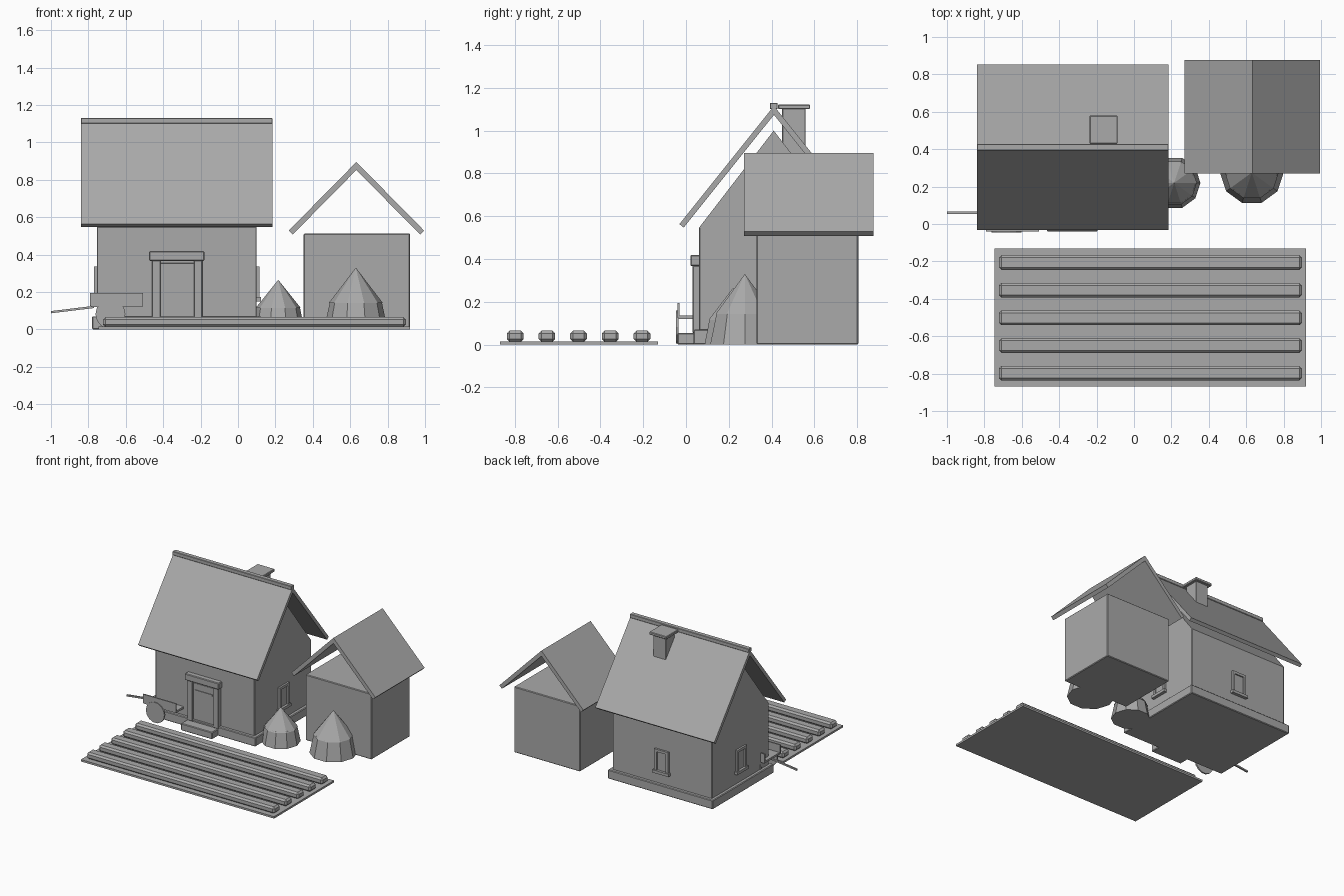
import bpy, bmesh, math
from mathutils import Vector

if "Cube" in bpy.data.objects:
    bpy.data.objects.remove(bpy.data.objects["Cube"])

GREY = bpy.data.materials.new("plain_grey")
GREY.diffuse_color = (0.4, 0.4, 0.4, 1)
GREY.use_nodes = True
GREY.node_tree.nodes["Principled BSDF"].inputs["Base Color"].default_value = GREY.diffuse_color


def finish(bm, name, bevel=0):
    bmesh.ops.recalc_face_normals(bm, faces=bm.faces)
    me = bpy.data.meshes.new(name)
    bm.to_mesh(me)
    bm.free()
    me.materials.append(GREY)
    ob = bpy.data.objects.new(name, me)
    bpy.context.collection.objects.link(ob)
    if bevel:
        m = ob.modifiers.new("bevel", 'BEVEL')
        m.width, m.segments = bevel, 1
    return ob


def box(name, x, y, z, bevel=0):
    bm = bmesh.new()
    bmesh.ops.create_cube(bm, size=1)
    for v in bm.verts:
        v.co = [(a + b) / 2 + c * (b - a) for (a, b), c in zip((x, y, z), v.co)]
    return finish(bm, name, bevel)


def prism(name, profile, axis, lo, hi):
    """Extrude a (u, z) profile along the x or y axis."""
    bm = bmesh.new()
    put = (lambda u, z: (lo, u, z)) if axis == 'x' else (lambda u, z: (u, lo, z))
    face = bm.faces.new([bm.verts.new(put(u, z)) for u, z in profile])
    ext = bmesh.ops.extrude_face_region(bm, geom=[face])
    step = Vector((hi - lo, 0, 0)) if axis == 'x' else Vector((0, hi - lo, 0))
    bmesh.ops.translate(bm, vec=step, verts=[g for g in ext['geom'] if isinstance(g, bmesh.types.BMVert)])
    return finish(bm, name)


def roof(name, axis, mid, half, eave, apex, thick, lo, hi):
    """Two slabs meeting at a ridge, square cut at the eaves."""
    a = math.atan2(apex - eave, half)
    dx, dz = thick * math.sin(a), thick * math.cos(a)
    return prism(name, [(mid - half, eave), (mid, apex), (mid + half, eave),
                        (mid + half - dx, eave - dz), (mid, apex - thick / math.cos(a)),
                        (mid - half + dx, eave - dz)], axis, lo, hi)


def cone(name, x, y, z0, z1, r0, r1, sides=10):
    bm = bmesh.new()
    bmesh.ops.create_cone(bm, cap_ends=True, segments=sides, radius1=r0, radius2=r1, depth=z1 - z0)
    # one corner faces the front
    a = -math.pi / 2
    for v in bm.verts:
        px, py = v.co.x, v.co.y
        v.co = (x + px * math.cos(a) - py * math.sin(a),
                y + px * math.sin(a) + py * math.cos(a), v.co.z + (z0 + z1) / 2)
    return finish(bm, name)


# Cottage body
box("cottage_plinth", (-0.78, 0.125), (0.035, 0.785), (0, 0.07), 0.005)
box("cottage_walls", (-0.755, 0.10), (0.06, 0.76), (0.05, 0.55), 0.005)
prism("cottage_gable", [(0.06, 0.545), (0.76, 0.545), (0.41, 1.0)], 'x', -0.755, 0.10)
roof("cottage_roof", 'x', 0.411, 0.442, 0.563, 1.115, 0.026, -0.84, 0.185)
box("ridge_cap", (-0.84, 0.185), (0.392, 0.428), (1.10, 1.13), 0.003)
box("chimney_shaft", (-0.217, -0.108), (0.449, 0.559), (0.80, 1.105), 0.004)
box("chimney_cap", (-0.237, -0.088), (0.43, 0.58), (1.10, 1.122), 0.004)

# Doorway
box("door_step", (-0.465, -0.195), (-0.04, 0.05), (0, 0.055), 0.005)
box("door", (-0.42, -0.23), (0.045, 0.07), (0.055, 0.355), 0.003)
box("door_top_rail", (-0.40, -0.25), (0.04, 0.05), (0.292, 0.302))
for x in (-0.437, -0.213):
    box("door_post", (x - 0.023, x + 0.023), (0.03, 0.07), (0.055, 0.37), 0.004)
box("door_lintel", (-0.475, -0.18), (0.02, 0.07), (0.367, 0.418), 0.005)


# Windows: u runs along the wall, d points out of it
def window(side):
    def part(name, u, d, z):
        if side == 'back':
            box(name, (-0.328 + u[0], -0.328 + u[1]), (0.76 + d[0], 0.76 + d[1]), z)
        elif side == 'right':
            box(name, (0.10 + d[0], 0.10 + d[1]), (0.41 + u[0], 0.41 + u[1]), z)
        else:
            box(name, (-0.755 - d[1], -0.755 - d[0]), (0.41 + u[0], 0.41 + u[1]), z)
    part("window_pane", (-0.05, 0.05), (-0.01, 0.005), (0.17, 0.32))
    for s in (-1, 1):
        part("window_jamb", sorted((s * 0.04, s * 0.06)), (-0.01, 0.015), (0.165, 0.335))
    part("window_head", (-0.06, 0.06), (-0.01, 0.015), (0.315, 0.335))
    part("window_sill", (-0.07, 0.07), (-0.01, 0.024), (0.15, 0.172))


for side in ('left', 'right', 'back'):
    window(side)

# Barn with an open raised roof
box("barn_walls", (0.35, 0.92), (0.33, 0.805), (0, 0.512), 0.005)
roof("barn_roof", 'y', 0.633, 0.362, 0.528, 0.895, 0.03, 0.27, 0.876)

# Haystacks
for x, y, r0, r1, mid, top in ((0.63, 0.275, 0.17, 0.138, 0.15, 0.33),
                               (0.215, 0.22, 0.14, 0.115, 0.122, 0.265)):
    cone("haystack_body", x, y, 0, mid, r0, r1)
    cone("haystack_top", x, y, mid - 0.008, top, r1 + 0.006, 0)

# Handcart
box("cart_floor", (-0.785, -0.51), (-0.035, 0.155), (0.12, 0.135))
for y in (-0.035, 0.155):
    box("cart_side", (-0.79, -0.507), (y - 0.005, y + 0.005), (0.125, 0.195))
for y in (-0.04, 0.16):
    ring = [(-0.682 + 0.08 * math.cos(math.tau * i / 14), 0.082 + 0.08 * math.sin(math.tau * i / 14))
            for i in range(14)]
    prism("cart_wheel", ring, 'y', y - 0.006, y + 0.006)
prism("cart_handle", [(-1.0, 0.086), (-0.77, 0.114), (-0.77, 0.126), (-1.0, 0.098)], 'y', 0.053, 0.066)

# Vegetable bed
box("garden_soil", (-0.745, 0.92), (-0.87, -0.132), (0, 0.015))
for i in range(5):
    y = -0.206 - 0.148 * i
    box("garden_row", (-0.722, 0.897), (y - 0.039, y + 0.039), (0.013, 0.065), 0.013)
